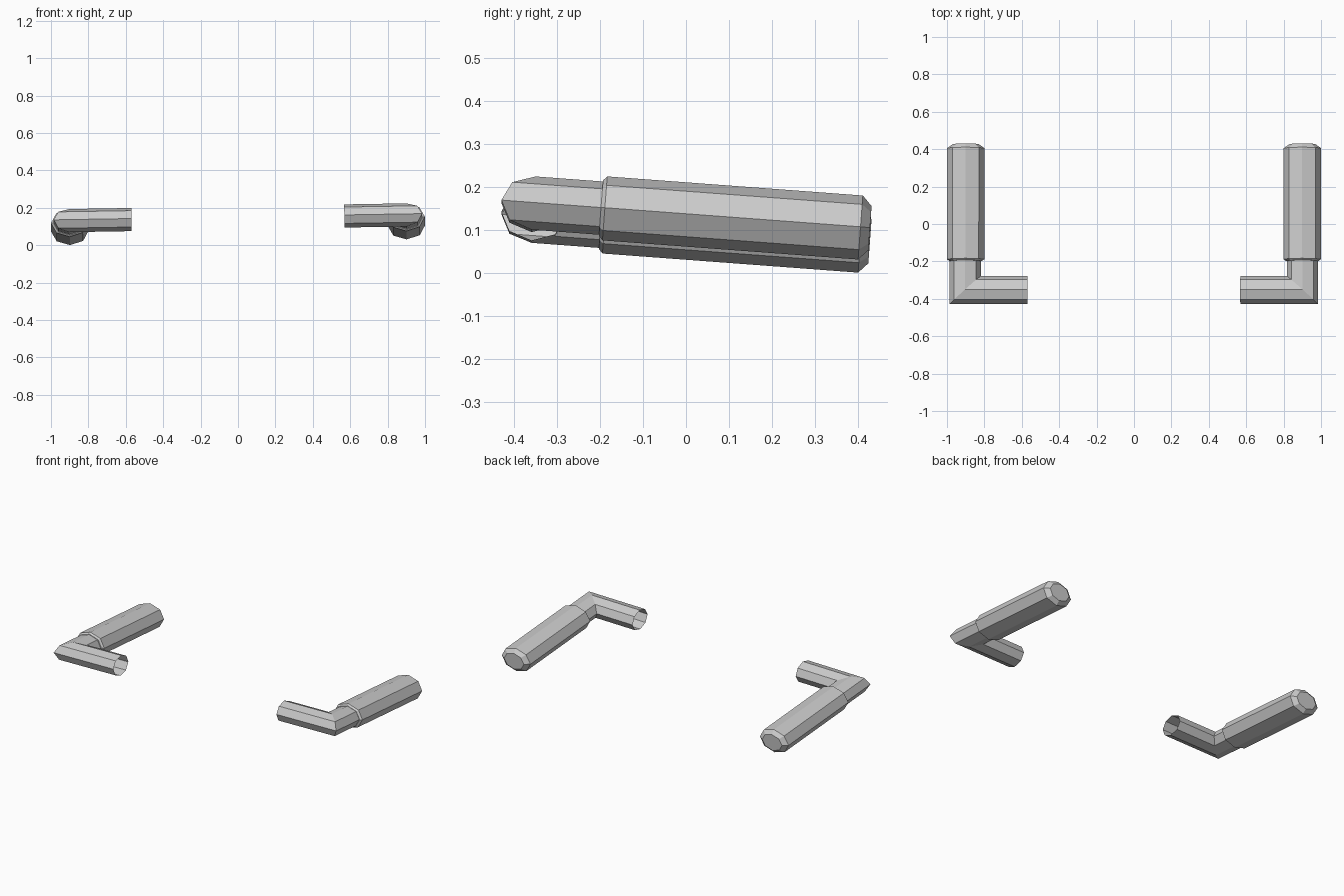
import bpy, bmesh
from math import cos, sin, pi, radians
from mathutils import Matrix, Vector

if "Cube" in bpy.data.objects:
    bpy.data.objects.remove(bpy.data.objects["Cube"])

SIDES = 8
# whole model leans: nose up about x, slight roll about y
TILT = (Matrix.Translation((0, 0, 0.1204))
        @ Matrix.Rotation(radians(-0.97), 4, 'Y')
        @ Matrix.Rotation(radians(-4.27), 4, 'X'))


def loft(name, rings, side, caps):
    """Skin a list of 8-point rings; side = 1 or -1 mirrors in x."""
    bm = bmesh.new()
    loops = [[bm.verts.new(TILT @ Vector((side * x, y, z))) for x, y, z in r]
             for r in rings]
    for a, b in zip(loops, loops[1:]):
        for i in range(SIDES):
            j = (i + 1) % SIDES
            bm.faces.new((a[i], a[j], b[j], b[i]))
    if caps:
        bm.faces.new(loops[0])
        bm.faces.new(loops[-1])
    bmesh.ops.recalc_face_normals(bm, faces=bm.faces)
    if not caps:
        # open tube: make sure the walls face outward
        f = next(iter(bm.faces))
        axis = sum((v.co for v in loops[0]), Vector()) / SIDES
        out = (loops[0][0].co + loops[0][1].co) / 2 - axis
        if f.normal.dot(out) < 0:
            bmesh.ops.reverse_faces(bm, faces=bm.faces)
    mesh = bpy.data.meshes.new(name)
    bm.to_mesh(mesh)
    bm.free()
    ob = bpy.data.objects.new(name, mesh)
    bpy.context.collection.objects.link(ob)
    return ob


circle = [(cos(2 * pi * i / SIDES), sin(2 * pi * i / SIDES)) for i in range(SIDES)]

# grip profile: (y along the grip, radius factor)
grip_profile = [(-0.198, 0.87), (-0.189, 1.0), (0.4065, 1.0), (0.4285, 0.69)]
GX, GRX, GRZ = 0.90, 0.10, 0.0745

# bar: flattened octagonal tube with a mitred elbow, open at the inner end
BX, BY, BRX, BRY, BRZ = 0.902, -0.355, 0.083, 0.075, 0.062

for label, side in (("left", -1), ("right", 1)):
    grip = [[(GX + GRX * f * c, y, GRZ * f * s) for c, s in circle]
            for y, f in grip_profile]
    loft(label + "_grip", grip, side, True)

    bar = [
        [(BX + BRX * c, -0.19, BRZ * s) for c, s in circle],
        [(BX + BRX * c, BY - BRY * c, BRZ * s) for c, s in circle],
        [(0.569, BY - BRY * c, BRZ * s) for c, s in circle],
    ]
    loft(label + "_handlebar_tube", bar, side, False)
